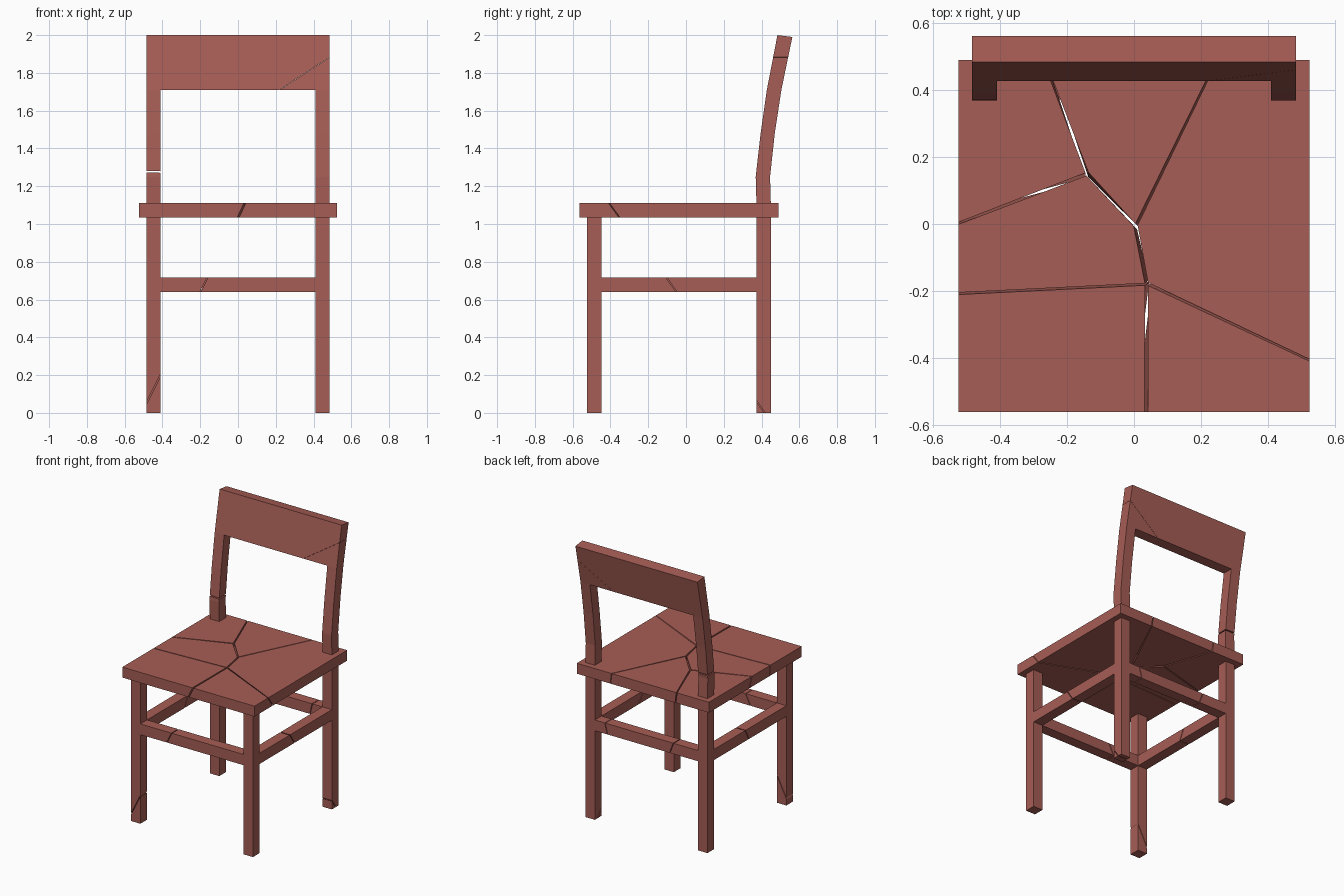
import bpy, bmesh
from mathutils import Vector

if "Cube" in bpy.data.objects:
    bpy.data.objects.remove(bpy.data.objects["Cube"])

mat = bpy.data.materials.new("red_wood")
mat.diffuse_color = (0.38, 0.11, 0.09, 1)
mat.use_nodes = True
mat.node_tree.nodes["Principled BSDF"].inputs["Base Color"].default_value = mat.diffuse_color


def finish(name, bm):
    bmesh.ops.recalc_face_normals(bm, faces=bm.faces)
    me = bpy.data.meshes.new(name)
    bm.to_mesh(me)
    bm.free()
    me.materials.append(mat)
    ob = bpy.data.objects.new(name, me)
    bpy.context.collection.objects.link(ob)


def loft(a, b):
    """Solid between two matching loops of points."""
    bm = bmesh.new()
    va, vb = [bm.verts.new(p) for p in a], [bm.verts.new(p) for p in b]
    bm.faces.new(va[::-1])
    bm.faces.new(vb)
    n = len(va)
    for i in range(n):
        j = (i + 1) % n
        bm.faces.new((va[i], va[j], vb[j], vb[i]))
    bmesh.ops.recalc_face_normals(bm, faces=bm.faces)
    return bm


def box(x0, x1, y0, y1, z0, z1):
    ring = [(x0, y0), (x1, y0), (x1, y1), (x0, y1)]
    return loft([(x, y, z0) for x, y in ring], [(x, y, z1) for x, y in ring])


def side_profile(pts, x0, x1):
    return loft([(x0, y, z) for y, z in pts], [(x1, y, z) for y, z in pts])


def part(name, bm, cuts=(), gap=0.005):
    """Split a solid along each (point, normal) plane, leaving a crack."""
    pieces = [bm]
    for co, no in cuts:
        no = Vector(no).normalized()
        result = []
        for src in pieces:
            for s in (1, -1):
                half = src.copy()
                bmesh.ops.bisect_plane(
                    half, geom=half.verts[:] + half.edges[:] + half.faces[:],
                    plane_co=Vector(co) + no * s * gap / 2, plane_no=no * s,
                    clear_inner=True)
                bmesh.ops.holes_fill(half, edges=half.edges[:], sides=0)
                result.append(half)
            src.free()
        pieces = result
    for i, p in enumerate(pieces):
        finish(name if len(pieces) == 1 else f"{name}_piece_{i + 1}", p)


# Seat: cracked cells, nodes hold top position and slant of the crack below
X, Y0, Y1 = 0.525, -0.563, 0.49
nodes = {
    "a": (-0.14, 0.15, 0.0, -0.015), "b": (0.005, -0.005, 0.01, -0.01),
    "c": (0.038, -0.18, 0.012, 0.01),
    "left_hi": (-X, 0.0, 0, 0.03), "left_lo": (-X, -0.208, 0, 0.01),
    "back_l": (-0.27, Y1, 0.01, 0), "back_r": (0.25, Y1, 0.01, 0),
    "right": (X, -0.41, 0, 0.055), "front": (0.036, Y0, -0.035, 0),
    "bl": (-X, Y1, 0, 0), "br": (X, Y1, 0, 0),
    "fl": (-X, Y0, 0, 0), "fr": (X, Y0, 0, 0),
}
cells = ["a back_l bl left_hi", "a b back_r back_l", "b c right br back_r",
         "a left_hi left_lo c b", "c left_lo fl front", "c front fr right"]


def cell_loop(names, k, z, gap=0.006):
    pts = [Vector((nodes[n][0] + k * nodes[n][2], nodes[n][1] + k * nodes[n][3], z))
           for n in names]
    mid = sum(pts, Vector()) / len(pts)
    out = []
    for p in pts:
        q = p + (mid - p).normalized() * gap
        if abs(p.x) == X:
            q.x = p.x
        if p.y in (Vector((0, Y0)).y, Vector((0, Y1)).y):
            q.y = p.y
        if abs(abs(p.x) - X) < 1e-5:
            q.x = p.x
        out.append(q)
    return out


for i, c in enumerate(cells):
    ns = c.split()
    part(f"seat_piece_{i + 1}", loft(cell_loop(ns, 1, 1.035), cell_loop(ns, 0, 1.11)))

# Legs, with broken feet at front left and back right
I, O = 0.41, 0.485
F0, F1, B0, B1 = -0.523, -0.447, 0.373, 0.449
part("front_leg_left", box(-O, -I, F0, F1, 0, 1.035), [((-0.485, 0, 0.05), (0.15, 0, -0.075))])
part("front_leg_right", box(I, O, F0, F1, 0, 1.035))
part("back_leg_left", box(-O, -I, B0, B1, 0, 1.035))
part("back_leg_right", box(I, O, B0, B1, 0, 1.035), [((0, 0.373, 0.063), (0, 0.065, 0.045))])

# Stretchers
Z0, Z1 = 0.64, 0.717
part("front_stretcher", box(-I, I, F0, F1, Z0, Z1), [((-0.18, 0, 0.68), (0.08, 0, -0.04))])
part("back_stretcher", box(-I, I, B0, B1, Z0, Z1),
     [((-0.2, 0, 0.68), (0.08, 0, 0.03)), ((0.32, 0, 0.68), (0.08, 0, -0.02))])
part("right_stretcher", box(I, O, F1, B0, Z0, Z1), [((0, -0.078, 0.68), (0, 0.08, 0.055))])
part("left_stretcher", box(-O, -I, F1, B0, Z0, Z1), [((0, 0.0, 0.68), (0, 0.08, -0.04))])

# Curved back posts
post = [(0.373, 1.11), (0.369, 1.25), (0.395, 1.48), (0.428, 1.71),
        (0.505, 1.71), (0.47, 1.48), (0.445, 1.25), (0.449, 1.11)]
part("back_post_left", side_profile(post, -O, -I), [((0, 0, 1.267), (0.02, 0, 1))], 0.008)
part("back_post_right", side_profile(post, I, O))

# Leaning top rail with a hairline crack
rail = [(0.428, 1.71), (0.484, 2.0), (0.563, 1.99), (0.505, 1.71)]
part("top_rail", side_profile(rail, -O, O), [((0.22, 0, 1.71), (-0.15, 0, 0.23))], 0.001)
